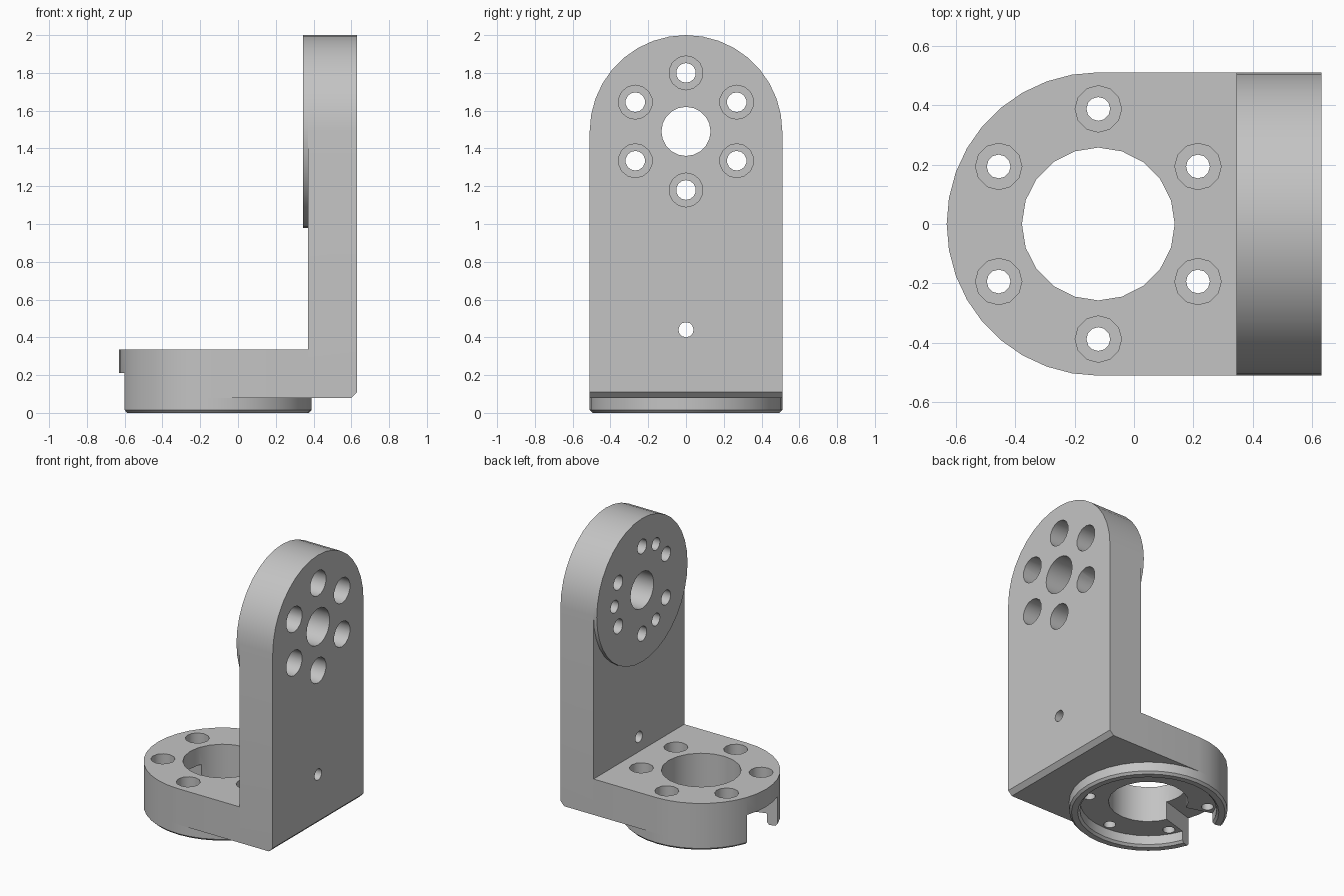
import bpy, bmesh, math
from mathutils import Matrix, Vector

if "Cube" in bpy.data.objects:
    bpy.data.objects.remove(bpy.data.objects["Cube"])

grey = bpy.data.materials.new("light grey metal")
grey.diffuse_color = (0.55, 0.55, 0.55, 1)
grey.use_nodes = True
grey.node_tree.nodes["Principled BSDF"].inputs["Base Color"].default_value = grey.diffuse_color

R = 0.51          # outer radius of both flanges
CX = -0.12        # centre of the base flange
CZ = 1.49         # centre of the upright flange
TO_X = Matrix.Rotation(math.pi / 2, 4, 'Y')   # turns the z axis to the x axis


def finish(bm, name):
    bmesh.ops.recalc_face_normals(bm, faces=bm.faces)
    me = bpy.data.meshes.new(name)
    bm.to_mesh(me)
    bm.free()
    me.materials.append(grey)
    ob = bpy.data.objects.new(name, me)
    bpy.context.collection.objects.link(ob)
    return ob


def lathe(name, profile, segs, matrix, ring=False):
    """Revolve (radius, height) points; capped, or closed into a ring."""
    bm = bmesh.new()
    rows = []
    for r, h in profile:
        rows.append([bm.verts.new(matrix @ Vector((r * math.cos(a), r * math.sin(a), h)))
                     for a in (2 * math.pi * i / segs for i in range(segs))])
    pairs = list(zip(rows, rows[1:]))
    if ring:
        pairs.append((rows[-1], rows[0]))
    else:
        bm.faces.new(rows[0])
        bm.faces.new(rows[-1])
    for a, b in pairs:
        for i in range(segs):
            j = (i + 1) % segs
            bm.faces.new((a[i], a[j], b[j], b[i]))
    return finish(bm, name)


def prism(name, points, vec, chamfer=None):
    """Extrude an outline; optionally chamfer the edges picked by a rule."""
    bm = bmesh.new()
    face = bm.faces.new([bm.verts.new(p) for p in points])
    out = bmesh.ops.extrude_face_region(bm, geom=[face], use_keep_orig=True)
    bmesh.ops.translate(bm, vec=vec, verts=[g for g in out["geom"]
                                            if isinstance(g, bmesh.types.BMVert)])
    bmesh.ops.recalc_face_normals(bm, faces=bm.faces)
    if chamfer:
        edges = [e for e in bm.edges if all(chamfer(v.co) for v in e.verts)]
        bmesh.ops.bevel(bm, geom=edges, offset=0.03, segments=1, affect='EDGES')
    return finish(bm, name)


def cut(ob, cutter):
    cutter.hide_render = True
    mod = ob.modifiers.new("cut", 'BOOLEAN')
    mod.operation = 'DIFFERENCE'
    mod.solver = 'EXACT'
    mod.object = cutter
    bpy.ops.object.select_all(action='DESELECT')
    bpy.context.view_layer.objects.active = ob
    ob.select_set(True)
    bpy.ops.object.modifier_apply(modifier=mod.name)
    bpy.data.objects.remove(cutter)


def arc(start, end, n=18):
    return [(R * math.cos(a), R * math.sin(a)) for a in
            (math.radians(start + (end - start) * i / n) for i in range(n + 1))]


# Base flange: half-round plate
base = prism("base_flange",
             [(0.37, -R, 0.08), (0.37, R, 0.08)]
             + [(CX + x, y, 0.08) for x, y in arc(90, 270)], (0, 0, 0.255))

# Locating lip under the base
lip = lathe("locating_lip", [(0.44, 0.08), (0.44, 0.015), (0.455, 0), (0.495, 0),
                             (R, 0.015), (R, 0.08)], 36,
            Matrix.Translation((CX, 0, 0)), ring=True)

# Upright plate with round top and chamfered heel
upright = prism("upright_plate",
                [(0.37, -R, 0.08), (0.37, R, 0.08)]
                + [(0.37, y, CZ + z) for y, z in arc(0, 180)], (0.26, 0, 0),
                lambda co: co.x > 0.6 and co.z < 0.1)

# Raised round mounting pad on the inside of the upright
pad = lathe("mounting_pad", [(R, 0.345), (R, 0.37)], 36,
            Matrix.Translation((0, 0, CZ)) @ TO_X)

# Base bore and counterbored bolt holes
cut(base, lathe("bore_cutter", [(0.257, -0.1), (0.257, 0.5)], 20,
                Matrix.Translation((CX, 0, 0))))
for k in range(6):
    a = math.radians(30 + 60 * k)
    at = Matrix.Translation((CX + 0.387 * math.cos(a), 0.387 * math.sin(a), 0))
    cut(base, lathe("bolt_cutter", [(0.04, -0.1), (0.04, 0.22), (0.078, 0.22),
                                    (0.078, 0.5)], 12, at))

# Tapered cable slot through the lip and the lower part of the base
for ob in (base, lip):
    cut(ob, prism("slot_cutter", [(-0.9, -0.26, -0.1), (-0.3, -0.08, -0.1),
                                  (-0.3, 0.08, -0.1), (-0.9, 0.26, -0.1)], (0, 0, 0.31)))

# Upright bore, bolt holes, blind pin holes and small lower hole
for ob in (upright, pad):
    cut(ob, lathe("bore_cutter", [(0.13, 0.2), (0.13, 0.8)], 20,
                  Matrix.Translation((0, 0, CZ)) @ TO_X))
    for k in range(6):
        a = math.radians(30 + 60 * k)
        at = Matrix.Translation((0, 0.31 * math.cos(a), CZ + 0.31 * math.sin(a))) @ TO_X
        cut(ob, lathe("bolt_cutter", [(0.052, 0.2), (0.052, 0.46), (0.09, 0.46),
                                      (0.09, 0.8)], 14, at))
    for k in range(3):
        a = math.radians(120 * k)
        at = Matrix.Translation((0, 0.31 * math.cos(a), CZ + 0.31 * math.sin(a))) @ TO_X
        cut(ob, lathe("pin_cutter", [(0.045, 0.2), (0.045, 0.45)], 12, at))
cut(upright, lathe("small_hole_cutter", [(0.04, 0.2), (0.04, 0.8)], 12,
                   Matrix.Translation((0, 0, 0.44)) @ TO_X))

# Smooth the round walls, keep the edges sharp
bpy.ops.object.select_all(action='DESELECT')
for ob in (base, lip, upright, pad):
    ob.select_set(True)
bpy.context.view_layer.objects.active = base
bpy.ops.object.shade_smooth_by_angle(angle=math.radians(35))
